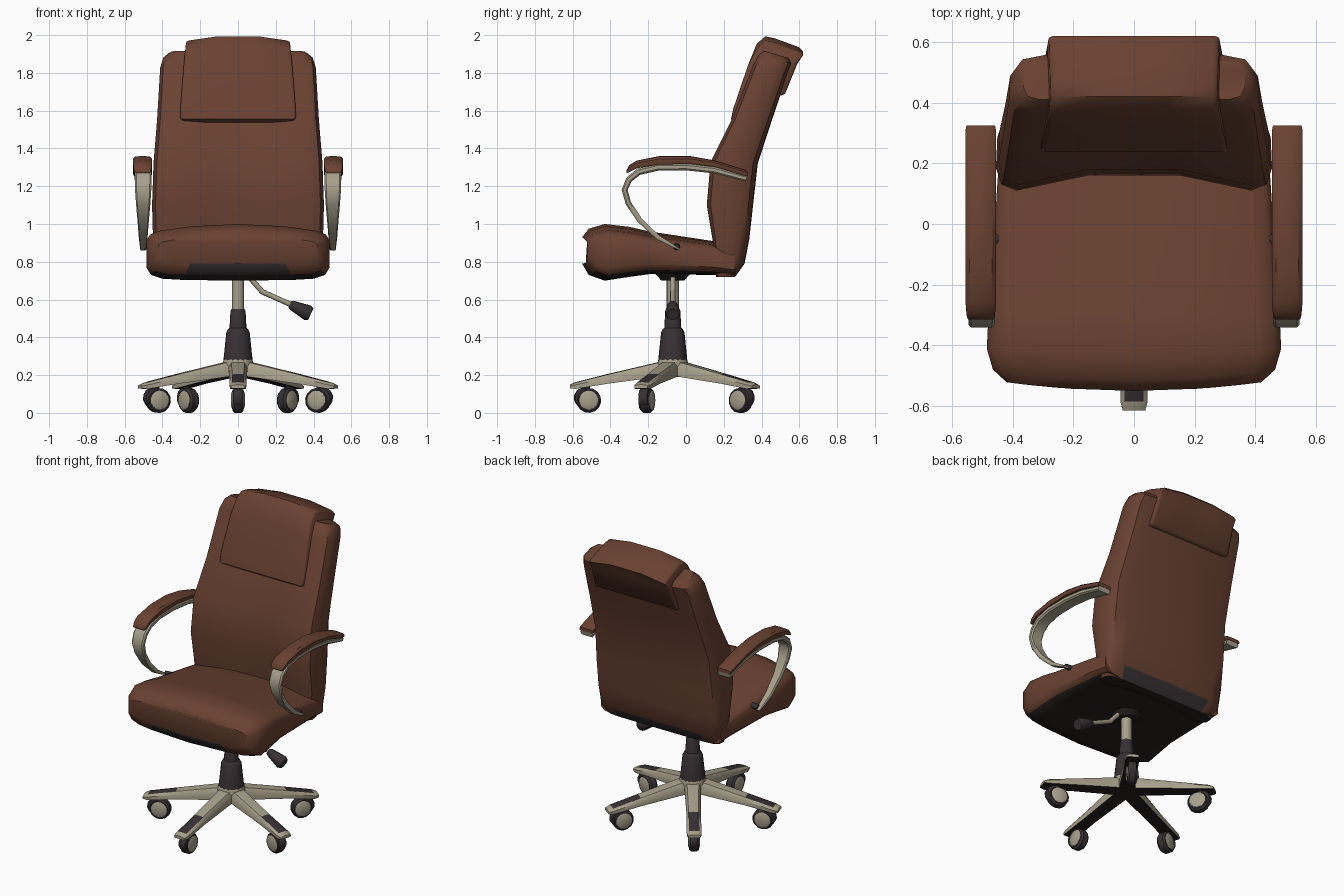
import bpy, bmesh, math
from mathutils import Vector

if "Cube" in bpy.data.objects:
    bpy.data.objects.remove(bpy.data.objects["Cube"])


def material(name, r, g, b):
    m = bpy.data.materials.new(name)
    m.diffuse_color = (r, g, b, 1)
    m.use_nodes = True
    m.node_tree.nodes["Principled BSDF"].inputs["Base Color"].default_value = m.diffuse_color
    return m


LEATHER = material("brown leather", 0.141, 0.053, 0.031)
METAL = material("satin metal", 0.39, 0.35, 0.26)
DARK = material("dark plastic", 0.040, 0.030, 0.033)
BLACK = material("black underside", 0.019, 0.0144, 0.013)


def loft(name, rings, mats, rule=None, angle=40):
    """Skin closed rings of points, cap both ends, colour faces by rule."""
    bm = bmesh.new()
    rows = [[bm.verts.new(p) for p in ring] for ring in rings]
    n = len(rows[0])
    for a, b in zip(rows, rows[1:]):
        for i in range(n):
            j = (i + 1) % n
            bm.faces.new((a[i], a[j], b[j], b[i]))
    bm.faces.new(rows[0])
    bm.faces.new(rows[-1])
    bmesh.ops.recalc_face_normals(bm, faces=bm.faces)
    bm.normal_update()
    if rule:
        for f in bm.faces:
            f.material_index = rule(f.calc_center_median(), f.normal)
    me = bpy.data.meshes.new(name)
    bm.to_mesh(me)
    bm.free()
    for m in mats:
        me.materials.append(m)
    me.shade_smooth()
    me.set_sharp_from_angle(angle=math.radians(angle))
    ob = bpy.data.objects.new(name, me)
    bpy.context.collection.objects.link(ob)
    return ob


def mirrored(half):
    """Close a half section (first and last points on x = 0) across x."""
    return half + [(-p[0],) + tuple(p[1:]) for p in reversed(half[1:-1])]


def tube(name, a, b, steps, mat, n=16):
    """Straight turned part from a to b; steps are (fraction, radius)."""
    a, b = Vector(a), Vector(b)
    t = (b - a).normalized()
    u = t.orthogonal().normalized()
    v = t.cross(u)
    rings = []
    for f, r in steps:
        c = a.lerp(b, f)
        rings.append([c + r * (math.cos(k * math.tau / n) * u + math.sin(k * math.tau / n) * v)
                      for k in range(n)])
    return loft(name, rings, [mat])


# Seat cushion: sections along y (y, half width, bottom, top)
rings = []
for y, w, zb, zt in [(-0.55, .42, .79, .93), (-.515, .465, .73, .975), (-.43, .485, .70, 1.0),
                     (-.30, .48, .72, .985), (-.19, .47, .735, .96), (.14, .45, .73, .91),
                     (.26, .44, .72, .88)]:
    h = (zt - zb) / 0.30
    half = [(0, zt), (.5 * w, zt - .012 * h), (.85 * w, zt - .035 * h), (.96 * w, zt - .055 * h),
            (w, zt - .09 * h), (w, zb + .07 * h), (.95 * w, zb + .03 * h), (.82 * w, zb + .01 * h),
            (.6 * w, zb + .004 * h), (0, zb)]
    bow = .03 if y < -.5 else (.015 if y < -.4 else 0)
    rings.append(mirrored([(x, y + bow * (x / .43) ** 2, z) for x, z in half]))
loft("seat", rings, [LEATHER, BLACK, DARK],
     lambda c, n: 1 if n.z < -.8 else (2 if n.z < -.35 and abs(c.x) < .25 and c.y < -.45 else 0))

# Backrest: tilted sections going up (front y, front z, rear y, rear z, half width, hollow)
rings = []
for yf, zf, yr, zr, w, c in [(.16, .72, .26, .72, .41, .04), (.15, .79, .31, .79, .44, .05),
                             (.14, .92, .335, .92, .45, .05), (.11, 1.10, .355, 1.10, .455, .05),
                             (.13, 1.33, .38, 1.32, .447, .05), (.245, 1.56, .455, 1.55, .428, .03),
                             (.355, 1.84, .54, 1.80, .412, .025), (.385, 1.895, .56, 1.85, .395, .02),
                             (.41, 1.917, .545, 1.878, .365, .01)]:
    half = []
    for fx, t, dy in [(0, 0, c), (.33, 0, c), (.85, 0, 0), (.96, .08, 0), (1, .3, 0),
                      (.99, .72, 0), (.93, .9, 0), (.75, .98, 0), (0, 1, 0)]:
        half.append((fx * w, yf + (yr - yf) * t + dy, zf + (zr - zf) * t))
    rings.append(mirrored(half))


def back_rule(c, n):
    if n.z < -.8:
        return 1
    return 2 if c.z < .78 and abs(c.x) < .3 and n.y > .2 else 0


loft("backrest", rings, [LEATHER, BLACK, DARK], back_rule)

# Head cushion folded over the top of the backrest: side profile swept across x
profile = [(.26, 1.538), (.238, 1.555), (.25, 1.61), (.328, 1.84), (.375, 1.96), (.42, 1.998),
           (.47, 1.988), (.60, 1.94), (.62, 1.92), (.59, 1.85), (.525, 1.69), (.505, 1.68),
           (.45, 1.69), (.33, 1.55)]
rings = []
for f, shrink in [(-1, .05), (-.985, .02), (-.94, 0), (-.4, 0), (.4, 0), (.94, 0), (.985, .02), (1, .05)]:
    ring = []
    for y, z in profile:
        w = .307 - .03 * max(0, (z - 1.58) / .4)
        drop = .03 * f * f if z > 1.9 else 0
        ring.append((f * w, y + (.43 - y) * shrink, z - drop + (1.8 - z) * shrink))
    rings.append(ring)
loft("head_cushion", rings, [LEATHER], angle=50)

# Armrests: padded top and a tapering metal loop on each side
for s, side in ((-1, "left"), (1, "right")):
    rings = []
    for y, zb, zt, w in [(-.315, 1.27, 1.285, .042), (-.30, 1.275, 1.312, .047), (-.26, 1.295, 1.336, .05),
                         (-.14, 1.315, 1.36, .05), (.02, 1.318, 1.36, .05), (.16, 1.30, 1.335, .05),
                         (.31, 1.255, 1.288, .05), (.325, 1.255, 1.278, .047)]:
        h = zt - zb
        half = [(0, zt), (.75 * w, zt - .06 * h), (w, zt - .35 * h), (w, zb + .2 * h), (.9 * w, zb), (0, zb)]
        rings.append([(s * .505 + x, y, z) for x, z in mirrored(half)])
    loft(side + "_arm_pad", rings, [LEATHER])

    path = [(.32, 1.24, .045, .015), (.15, 1.285, .045, .017), (0, 1.302, .045, .018),
            (-.15, 1.30, .045, .018), (-.25, 1.277, .045, .018), (-.302, 1.235, .044, .017),
            (-.325, 1.18, .043, .016), (-.305, 1.11, .038, .015), (-.245, 1.02, .030, .014),
            (-.15, .93, .023, .012), (-.035, .865, .015, .006)]
    rings = []
    for i, (y, z, w, t) in enumerate(path):
        p, q = path[max(i - 1, 0)], path[min(i + 1, len(path) - 1)]
        d = Vector((0, q[0] - p[0], q[1] - p[1])).normalized()
        nrm = Vector((0, -d.z, d.y))
        c = Vector((s * .502, y, z))
        rings.append([c + Vector((a * w, 0, 0)) + nrm * b * t
                      for a, b in [(-1, -.5), (-.8, -1), (.8, -1), (1, -.5),
                                   (1, .5), (.8, 1), (-.8, 1), (-1, .5)]])
    loft(side + "_arm_loop", rings, [METAL])
    tube(side + "_arm_mount", (s * .43, -.05, .88), (s * .495, -.05, .88), [(0, .02), (1, .015)], DARK, 10)

# Gas column and its cover
CY = -.07
tube("column_rod", (0, CY, .5), (0, CY, .75), [(0, .032), (1, .032)], METAL)
tube("seat_mount", (0, CY, .70), (0, CY, .745), [(0, .06), (1, .10)], BLACK)
tube("column_cover", (0, CY, 0), (0, CY, 1),
     [(.27, .078), (.425, .062), (.445, .052), (.45, .045), (.54, .040), (.55, .033)], DARK)

# Height lever
tube("lever_bend", (.05, CY, .73), (.13, CY, .64), [(0, .014), (1, .014)], METAL, 10)
tube("lever_rod", (.12, CY, .645), (.31, CY, .56), [(0, .014), (1, .014)], METAL, 10)
tube("lever_handle", (.275, CY, .575), (.385, CY, .522),
     [(0, .02), (.1, .026), (.85, .042), (1, .034)], DARK, 10)

# Five-star base with casters
tube("base_hub", (0, CY, .195), (0, CY, .285), [(0, .07), (.7, .085), (1, .075)], METAL, 20)
tube("base_hub_underside", (0, CY, .19), (0, CY, .197), [(0, .068), (1, .068)], BLACK, 20)
for k in range(5):
    ang = math.radians(-90 + 72 * k)
    out = Vector((math.cos(ang), math.sin(ang), 0))
    tan = Vector((-out.y, out.x, 0))

    def at(r, across, z):
        return Vector((0, CY, z)) + out * r + tan * across

    rings = []
    for r, w, zt, zb in [(.01, .05, .28, .20), (.08, .05, .268, .19), (.34, .043, .207, .155),
                         (.515, .045, .163, .127), (.545, .037, .150, .130)]:
        half = [(0, zt), (.7 * w, zt - .003), (w, zt - .4 * (zt - zb)), (.95 * w, zb), (0, zb)]
        rings.append([at(r, x, z) for x, z in mirrored(half)])

    def leg_rule(c, n):
        r = (c - Vector((0, CY, c.z))).length
        return 1 if n.z < -.7 else (2 if n.z > .8 and .36 < r < .52 else 0)

    loft(f"base_leg_{k + 1}", rings, [METAL, BLACK, DARK], leg_rule)

    # Caster: stem, hood, wheel and domed hub discs
    tube(f"caster_stem_{k + 1}", at(.46, 0, .08), at(.46, 0, .145), [(0, .022), (1, .022)], DARK, 10)
    tube(f"caster_hood_{k + 1}", at(.468, -.024, .08), at(.468, .024, .08),
         [(0, .05), (.15, .056), (.85, .056), (1, .05)], DARK, 12)
    tube(f"caster_wheel_{k + 1}", at(.445, -.029, .066), at(.445, .029, .066),
         [(0, .056), (.2, .066), (.8, .066), (1, .056)], DARK, 14)
    for s in (-1, 1):
        tube(f"caster_disc_{k + 1}_{'a' if s < 0 else 'b'}", at(.445, s * .02, .068), at(.445, s * .036, .068),
             [(0, .052), (.6, .050), (1, .035)], METAL, 14)
